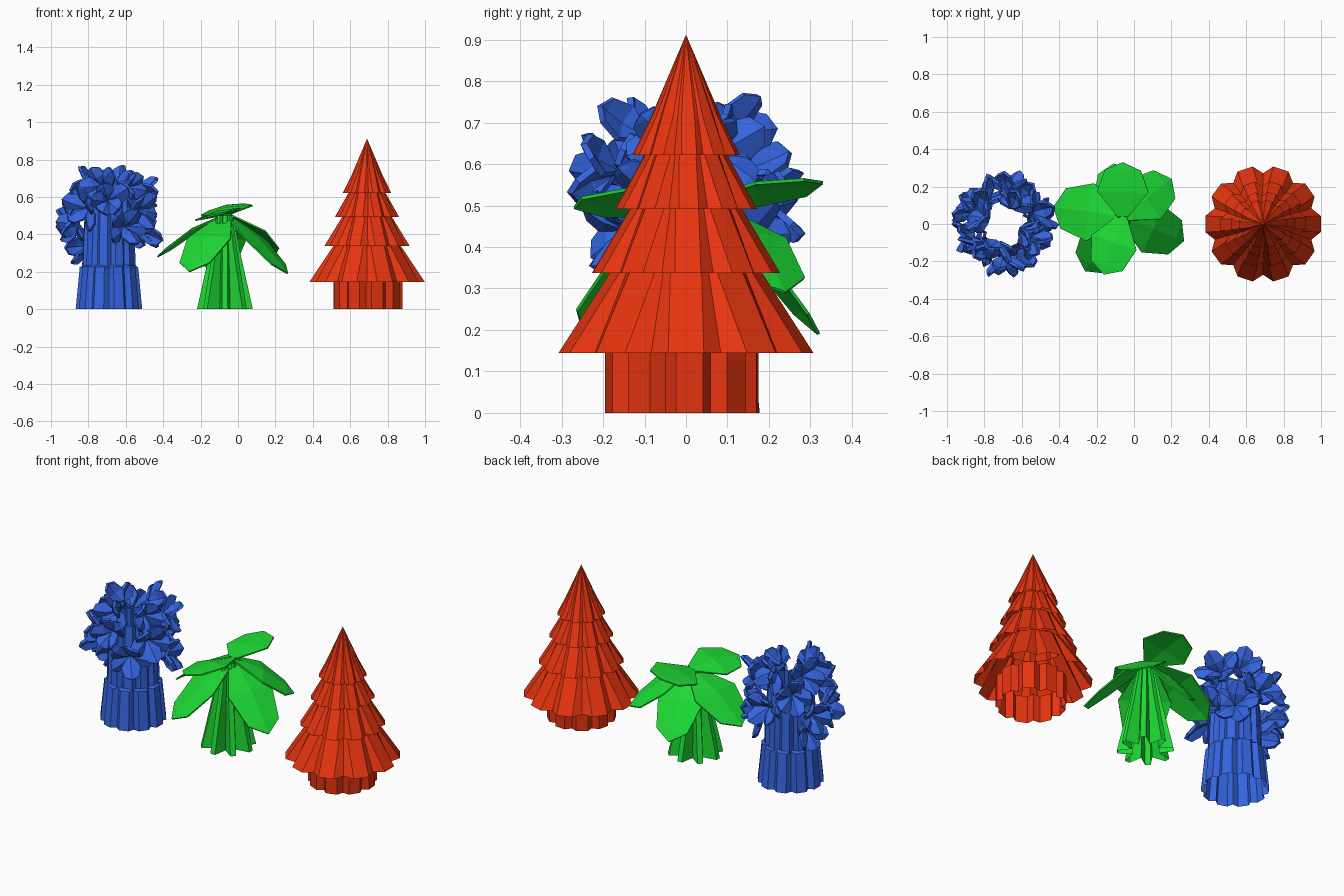
import bpy, bmesh, math, random
from mathutils import Vector

if "Cube" in bpy.data.objects:
    bpy.data.objects.remove(bpy.data.objects["Cube"])

random.seed(5)


def material(name, rgb):
    m = bpy.data.materials.new(name)
    m.diffuse_color = (*rgb, 1)
    m.use_nodes = True
    m.node_tree.nodes["Principled BSDF"].inputs["Base Color"].default_value = m.diffuse_color
    return m


RED = material("red", (0.8, 0.035, 0.005))
GREEN = material("green", (0.012, 0.7, 0.035))
BLUE = material("blue", (0.035, 0.13, 0.75))


def finish(name, bm, mat, thick=0):
    me = bpy.data.meshes.new(name)
    bm.to_mesh(me)
    bm.free()
    ob = bpy.data.objects.new(name, me)
    bpy.context.collection.objects.link(ob)
    me.materials.append(mat)
    if thick:
        s = ob.modifiers.new("thickness", 'SOLIDIFY')
        s.thickness = thick
        s.offset = 0
    return ob


def pleated(name, mat, centre, rings, lobes=10, turn=0):
    """Open pleated tube; rings are (z, outer radius, inner/outer ratio, half lobe width)."""
    bm = bmesh.new()
    step = math.tau / lobes
    loops = []
    for z, r, ratio, half in rings:
        loop = []
        for i in range(lobes):
            for off, k in ((-half, 1), (half, 1), (0.5, ratio)):
                a = turn + (i + off) * step
                loop.append(bm.verts.new((centre[0] + r * k * math.cos(a),
                                          centre[1] + r * k * math.sin(a), z)))
        loops.append(loop)
    for lo, hi in zip(loops, loops[1:]):
        n = len(lo)
        for i in range(n):
            j = (i + 1) % n
            bm.faces.new((lo[i], lo[j], hi[j], hi[i]))
    return finish(name, bm, mat)


def leaf(bm, base, tip, hw, fold, arch, side=None):
    """Folded polygonal leaf from base to tip with a raised mid rib."""
    base, tip = Vector(base), Vector(tip)
    spine = tip - base
    if side is None:
        side = Vector((0, 0, 1)).cross(spine)
    side = Vector(side)
    side = (side - spine * (side.dot(spine) / spine.length_squared)).normalized()
    up = spine.cross(side).normalized()
    rows = []
    for t, w in ((0, 0.2), (0.45, 1), (0.85, 0.7)):
        p = base + spine * t + up * arch * math.sin(math.pi * t)
        rows.append([bm.verts.new(p + side * hw * w * s - up * fold * w * abs(s))
                     for s in (-1, 0, 1)])
    end = bm.verts.new(tip)
    for a, b in zip(rows, rows[1:]):
        for i in (0, 1):
            bm.faces.new((a[i], b[i], b[i + 1], a[i + 1]))
    for i in (0, 1):
        bm.faces.new((rows[-1][i], end, rows[-1][i + 1]))


# Red conifer: pleated trunk and four skirts
RC = (0.69, 0)
pleated("conifer_trunk", RED, (0.695, -0.01),
        [(0, 0.186, 0.85, 0.25), (0.16, 0.186, 0.85, 0.25)], lobes=9, turn=0.1)
tiers = [(0.145, 0.312, 0.36, 0.17), (0.337, 0.23, 0.51, 0.125),
         (0.492, 0.173, 0.64, 0.09), (0.622, 0.13, 0.91, 0.001)]
for i, (z0, r0, z1, r1) in enumerate(tiers):
    rings = [(z0, r0, 0.87, 0.22), (z1, r1, 0.98, 0.35)]
    if i == 3:
        rings.insert(1, (0.715, 0.084, 0.94, 0.3))
    pleated(f"conifer_tier_{i + 1}", RED, RC, rings, turn=0.02 * i)

# Green palm: deeply fluted flared trunk
pleated("palm_trunk", GREEN, (-0.07, 0.01),
        [(0, 0.15, 0.5, 0.13), (0.28, 0.088, 0.65, 0.2), (0.5, 0.045, 0.8, 0.3)], lobes=8)

# Green palm: broad drooping leaves (tip, half width, arch, optional roll)
bm = bmesh.new()
crown = Vector((-0.06, 0.04, 0.51))
palm_leaves = [((-0.06, 0.33, 0.555), 0.14, 0.012, (-1, 0, -0.2)),
               ((-0.16, -0.27, 0.495), 0.13, 0.02, (1, 0, 0.25)),
               ((-0.43, 0.09, 0.28), 0.155, 0.03, None),
               ((0.2, 0.24, 0.29), 0.135, 0.025, None),
               ((0.265, -0.09, 0.19), 0.14, 0.025, None),
               ((-0.26, -0.25, 0.2), 0.14, 0.025, None),
               ((-0.11, 0.32, 0.19), 0.13, 0.025, None)]
for tip, hw, arch, roll in palm_leaves:
    leaf(bm, crown, tip, hw, 0.015, arch, roll)
finish("palm_leaves", bm, GREEN, 0.008)

# Blue tree: stepped hollow pleated trunk
BC = (-0.69, 0)
pleated("blossom_trunk_base", BLUE, BC,
        [(0, 0.18, 0.86, 0.25), (0.225, 0.158, 0.86, 0.25), (0.235, 0.14, 0.9, 0.25)])
pleated("blossom_trunk_top", BLUE, BC,
        [(0.2, 0.145, 0.86, 0.25), (0.42, 0.136, 0.86, 0.25), (0.6, 0.122, 0.86, 0.25)],
        turn=0.1)

# Blue tree: leaf rosettes (angle, radius, height) set around the trunk
rosettes = [(88, 0.23, 0.5), (50, 0.21, 0.42), (24, 0.22, 0.62), (12, 0.22, 0.42),
            (-28, 0.21, 0.53), (-62, 0.21, 0.44), (-92, 0.23, 0.58), (-135, 0.21, 0.54),
            (-163, 0.23, 0.46), (160, 0.23, 0.46), (128, 0.21, 0.58), (165, 0.17, 0.34),
            (65, 0.15, 0.67), (-110, 0.16, 0.66), (165, 0.15, 0.65), (-20, 0.14, 0.65)]
bm = bmesh.new()
for deg, r, z in rosettes:
    a = math.radians(deg)
    out = Vector((math.cos(a), math.sin(a), 0))
    tangent = Vector((-math.sin(a), math.cos(a), 0))
    hub = Vector((*BC, z)) + out * (r - 0.06)
    spin = random.random() * math.tau
    for k in range(5):
        b = spin + k * math.tau / 5
        flat = tangent * math.cos(b) + Vector((0, 0, 1)) * math.sin(b)
        d = (flat + out * random.uniform(0.3, 1.4)).normalized()
        roll = out.cross(flat) + out * random.uniform(-0.4, 0.4)
        leaf(bm, hub + d * 0.01, hub + d * random.uniform(0.12, 0.155), 0.05, 0.022, 0.015, roll)
finish("blossom_leaves", bm, BLUE, 0.016)
